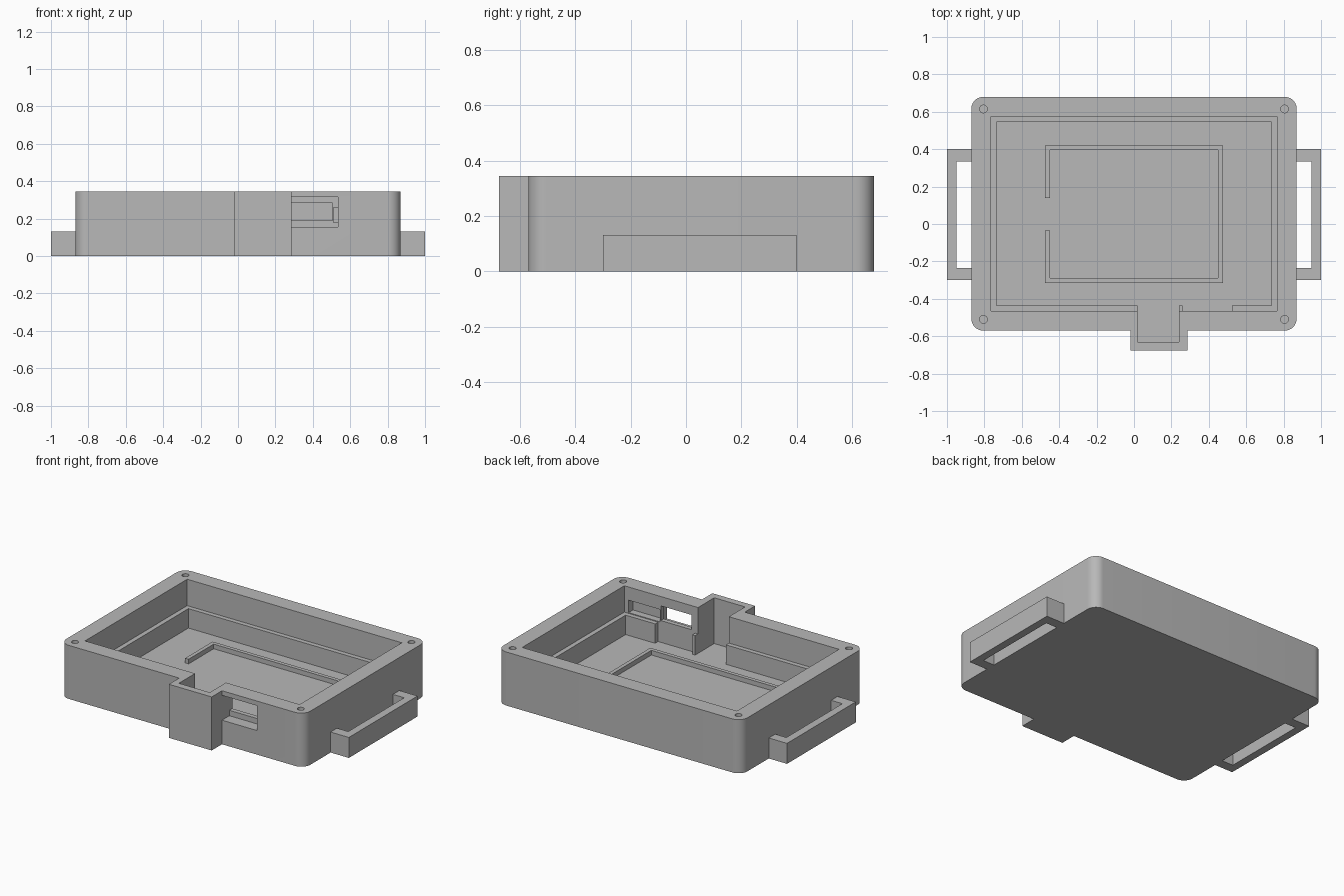
import bpy, bmesh, math

cube = bpy.data.objects.get("Cube")
if cube:
    bpy.data.objects.remove(cube, do_unlink=True)

grey = bpy.data.materials.new("plain grey")
grey.use_nodes = True
grey.diffuse_color = (0.48, 0.48, 0.48, 1)
grey.node_tree.nodes["Principled BSDF"].inputs["Base Color"].default_value = (0.48, 0.48, 0.48, 1)


def prism(name, points, z0, z1):
    """Extrude a flat outline between two heights."""
    bm = bmesh.new()
    base = bm.faces.new([bm.verts.new((x, y, z0)) for x, y in points])
    top = bmesh.ops.extrude_face_region(bm, geom=[base])["geom"]
    bmesh.ops.translate(bm, vec=(0, 0, z1 - z0),
                        verts=[v for v in top if isinstance(v, bmesh.types.BMVert)])
    bmesh.ops.recalc_face_normals(bm, faces=bm.faces)
    mesh = bpy.data.meshes.new(name)
    bm.to_mesh(mesh)
    bm.free()
    mesh.materials.append(grey)
    obj = bpy.data.objects.new(name, mesh)
    bpy.context.collection.objects.link(obj)
    return obj


def rect(x0, x1, y0, y1):
    return [(x0, y0), (x1, y0), (x1, y1), (x0, y1)]


def arc(cx, cy, r, start, sweep, steps):
    angles = [math.radians(start + sweep * i / steps) for i in range(steps + 1)]
    return [(cx + r * math.cos(a), cy + r * math.sin(a)) for a in angles]


def cut(target, points, z0, z1):
    """Subtract a prism from the target."""
    cutter = prism("cutter", points, z0, z1)
    mod = target.modifiers.new("cut", "BOOLEAN")
    mod.operation, mod.solver, mod.object = "DIFFERENCE", "EXACT", cutter
    bpy.ops.object.select_all(action="DESELECT")
    bpy.context.view_layer.objects.active = target
    target.select_set(True)
    bpy.ops.object.modifier_apply(modifier=mod.name)
    bpy.data.objects.remove(cutter, do_unlink=True)


# Tray body: rounded rectangle with a square bump on the front
W, FRONT, BACK, R, H = 0.87, -0.57, 0.68, 0.065, 0.345
outline = arc(-W + R, FRONT + R, R, 180, 90, 10)
outline += [(-0.02, FRONT), (-0.02, -0.675), (0.285, -0.675), (0.285, FRONT)]
outline += arc(W - R, FRONT + R, R, 270, 90, 10)
outline += arc(W - R, BACK - R, R, 0, 90, 10)
outline += arc(-W + R, BACK - R, R, 90, 90, 10)
body = prism("tray_body", outline, 0, H)

# Stepped cavity, bump slot and gap in the ledge
FLOOR, LEDGE, OVER = 0.05, 0.175, 0.4
cut(body, rect(-0.735, 0.735, -0.435, 0.545), FLOOR, OVER)
cut(body, rect(-0.765, 0.765, -0.465, 0.575), LEDGE, OVER)
cut(body, rect(0.02, 0.24, -0.63, -0.4), FLOOR, OVER)
cut(body, rect(0.26, 0.525, -0.465, -0.4), FLOOR, 0.2)

# Front port: outer recess, through opening and inner side pocket
cut(body, rect(0.285, 0.535, -0.6, -0.495), 0.155, 0.315)
cut(body, rect(0.285, 0.505, -0.52, -0.44), 0.19, 0.285)
cut(body, rect(0.51, 0.735, -0.51, -0.44), 0.18, 0.26)

# Screw holes in the rim corners
for x in (-0.805, 0.805):
    for y in (-0.51, 0.615):
        cut(body, arc(x, y, 0.021, 0, 337.5, 15), 0.15, OVER)

# Low fence on the floor, open on one side
T, X, Y0, Y1 = 0.025, 0.475, -0.315, 0.42
prism("floor_fence", [
    (-X, -0.035), (-X, Y0), (X, Y0), (X, Y1), (-X, Y1), (-X, 0.14),
    (-X + T, 0.14), (-X + T, Y1 - T), (X - T, Y1 - T),
    (X - T, Y0 + T), (-X + T, Y0 + T), (-X + T, -0.035)], FLOOR - 0.01, FLOOR + 0.03)

# Strap handles on both sides
for name, s in (("left_handle", 1), ("right_handle", -1)):
    prism(name, [(s * x, y) for x, y in (
        (W, -0.3), (1, -0.3), (1, 0.4), (W, 0.4),
        (W, 0.335), (0.95, 0.335), (0.95, -0.235), (W, -0.235))], 0, 0.132)

# Smooth rounded corners, keep the rest sharp
bpy.ops.object.select_all(action="DESELECT")
body.select_set(True)
bpy.context.view_layer.objects.active = body
bpy.ops.object.shade_smooth_by_angle(angle=math.radians(30))
